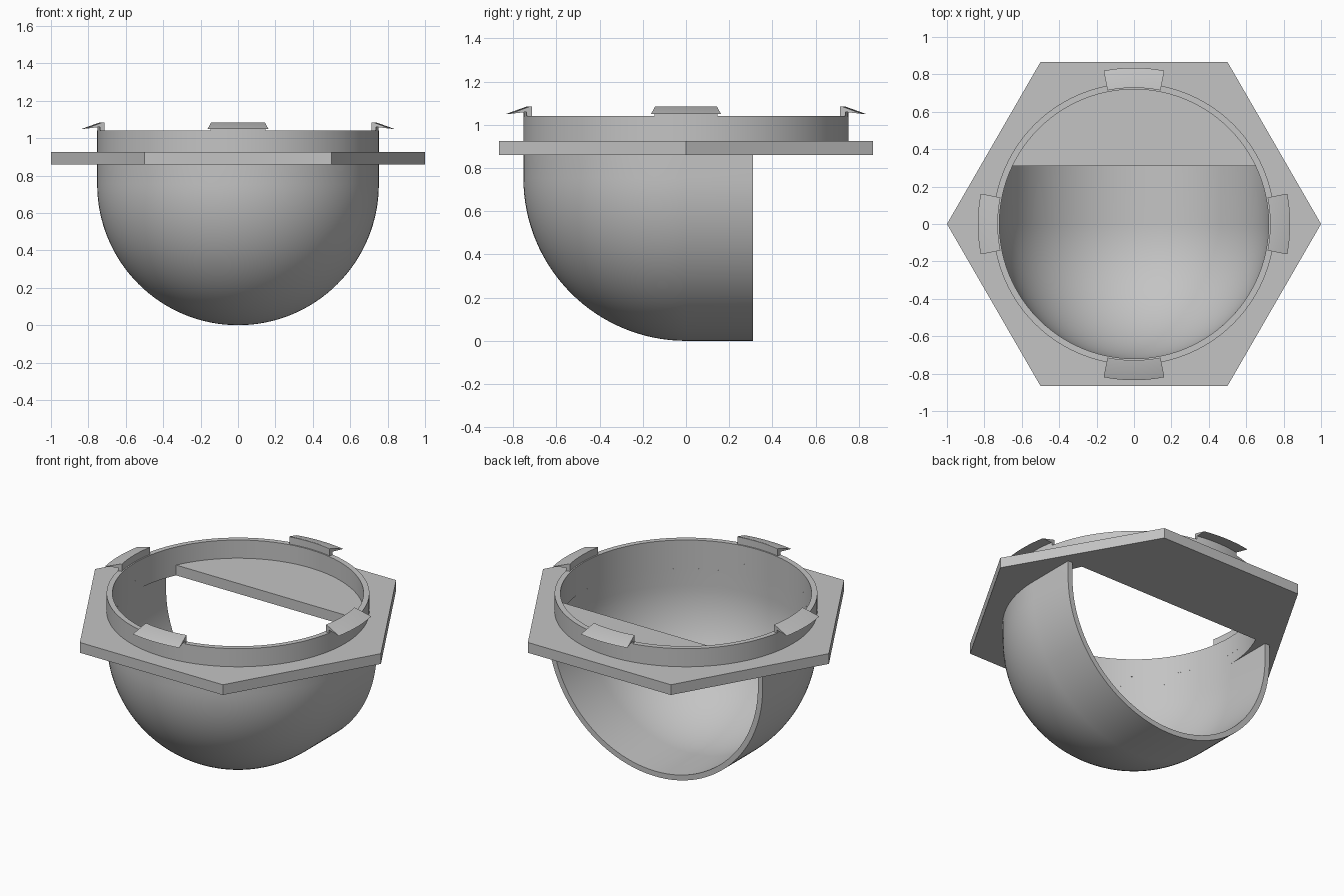
import bpy, bmesh
from math import sin, cos, pi, radians, asin

if "Cube" in bpy.data.objects:
    bpy.data.objects.remove(bpy.data.objects["Cube"])

R_OUT, R_IN = 0.753, 0.72      # shell and collar radii
PLATE_Z, PLATE_TOP, COLLAR_TOP = 0.86, 0.925, 1.04
CUT_Y = 0.31                   # where the bowl is cut open at the back

grey = bpy.data.materials.new("plain_grey")
grey.use_nodes = True
COLOUR = (0.55, 0.55, 0.55, 1)
grey.diffuse_color = COLOUR
grey.node_tree.nodes["Principled BSDF"].inputs["Base Color"].default_value = COLOUR


def finish(name, bm, thickness=0):
    bmesh.ops.remove_doubles(bm, verts=bm.verts, dist=1e-5)
    bmesh.ops.recalc_face_normals(bm, faces=bm.faces)
    mesh = bpy.data.meshes.new(name)
    bm.to_mesh(mesh)
    bm.free()
    mesh.materials.append(grey)
    obj = bpy.data.objects.new(name, mesh)
    bpy.context.collection.objects.link(obj)
    bpy.ops.object.select_all(action='DESELECT')
    obj.select_set(True)
    bpy.context.view_layer.objects.active = obj
    if thickness:
        mod = obj.modifiers.new("wall", 'SOLIDIFY')
        mod.thickness, mod.offset = thickness, -1
        bpy.ops.object.modifier_apply(modifier=mod.name)
    bpy.ops.object.shade_smooth_by_angle(angle=radians(30))
    return obj


def lathe(name, profile, start, end, steps):
    """Sweep a closed (radius, z) profile about z between two angles."""
    bm = bmesh.new()
    rows = []
    for i in range(steps + 1):
        a = start + (end - start) * i / steps
        rows.append([bm.verts.new((r * cos(a), r * sin(a), z)) for r, z in profile])
    n = len(profile)
    for p, q in zip(rows, rows[1:]):
        for j in range(n):
            k = (j + 1) % n
            bm.faces.new((p[j], p[k], q[k], q[j]))
    if end - start < 2 * pi - 0.01:
        bm.faces.new(rows[0])
        bm.faces.new(rows[-1][::-1])
    return finish(name, bm)


# Bowl: half a dome at the front, carried straight back to an open U-shaped end
bm = bmesh.new()
half = [(R_OUT * sin(t), R_OUT * (1 - cos(t)))
        for t in (pi / 2 * i / 32 for i in range(33))] + [(R_OUT, PLATE_Z)]
rows = [[(-r, CUT_Y, z) for r, z in half]]
for i in range(65):
    a = pi + pi * i / 64
    rows.append([(r * cos(a), r * sin(a), z) for r, z in half])
rows.append([(r, CUT_Y, z) for r, z in half])
rows = [[bm.verts.new(p) for p in row] for row in rows]
for p, q in zip(rows, rows[1:]):
    for j in range(len(half) - 1):
        bm.faces.new((p[j], p[j + 1], q[j + 1], q[j]))
bmesh.ops.dissolve_degenerate(bm, dist=1e-5, edges=bm.edges)
finish("bowl", bm, R_OUT - R_IN)

# Hexagonal plate: round hole closed by a straight shelf at the back
bm = bmesh.new()
chord = asin(CUT_Y / R_IN)
hexagon = [(cos(i * pi / 3), sin(i * pi / 3)) for i in range(6)]
hole = []
for i in range(81):
    a = pi - chord + (pi + 2 * chord) * i / 80
    hole.append((R_IN * cos(a), R_IN * sin(a)))
edges = []
for loop in (hexagon, hole):
    vs = [bm.verts.new((x, y, PLATE_Z)) for x, y in loop]
    edges += [bm.edges.new((vs[i - 1], vs[i])) for i in range(len(vs))]
bmesh.ops.triangle_fill(bm, edges=edges, use_beauty=True)
out = bmesh.ops.extrude_face_region(bm, geom=bm.faces[:], use_keep_orig=True)
bmesh.ops.translate(bm, vec=(0, 0, PLATE_TOP - PLATE_Z),
                    verts=[g for g in out["geom"] if isinstance(g, bmesh.types.BMVert)])
finish("hex_plate", bm)

# Collar standing on the plate
lathe("collar", [(R_IN, PLATE_TOP), (R_OUT, PLATE_TOP),
                 (R_OUT, COLLAR_TOP), (R_IN, COLLAR_TOP)], 0, 2 * pi, 96)

# Four barbed clips on the collar rim
barb = [(0.728, COLLAR_TOP - 0.005), (0.752, COLLAR_TOP - 0.005),
        (0.752, 1.06), (0.835, 1.05), (0.737, 1.085), (0.728, 1.085)]
for name, mid in (("left", 0), ("back", 90), ("right", 180), ("front", 270)):
    lathe(name + "_clip", barb, radians(mid - 11.2), radians(mid + 11.2), 10)
